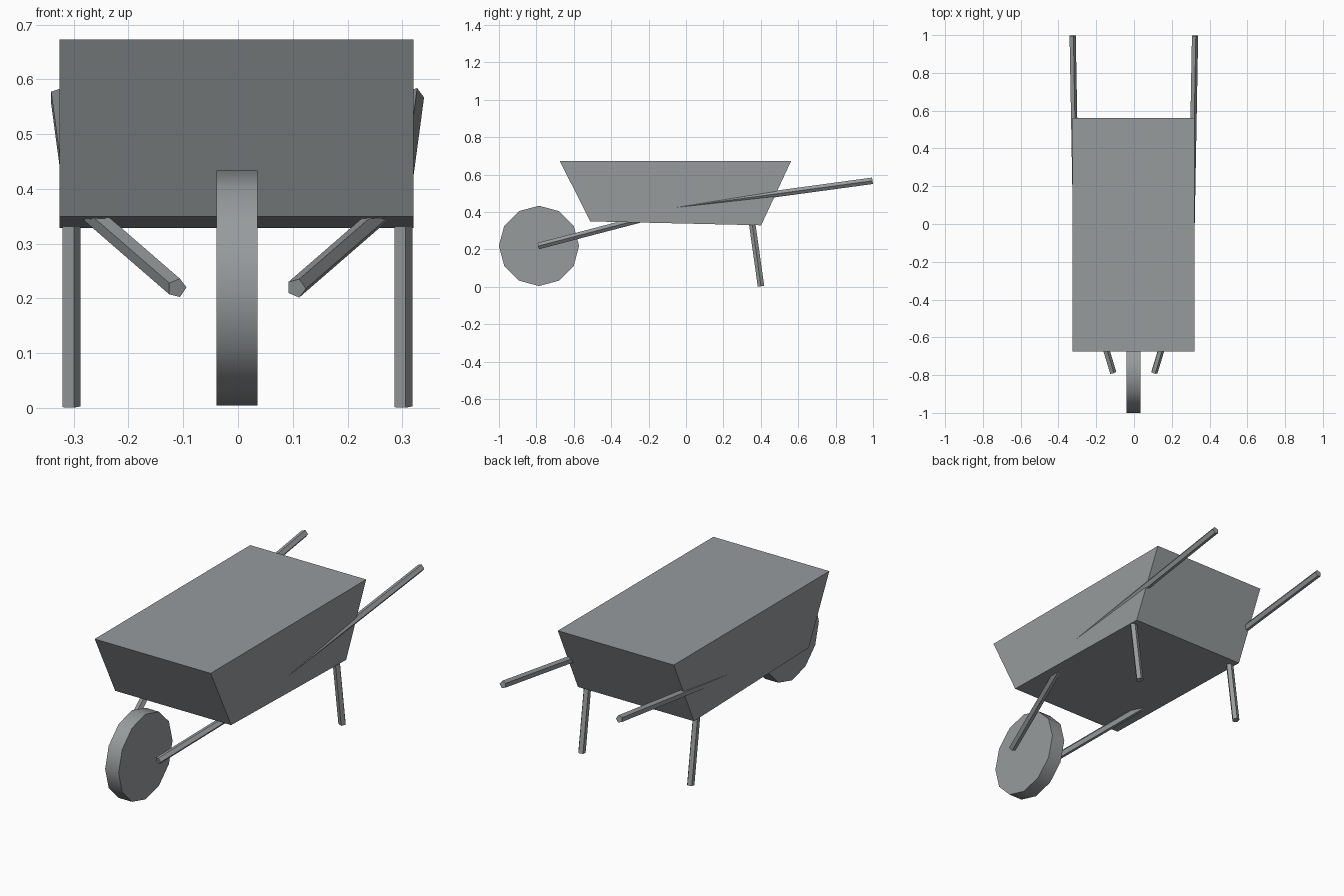
import bpy
import bmesh
import math
from mathutils import Matrix, Vector

cube = bpy.data.objects.get("Cube")
if cube:
    bpy.data.objects.remove(cube, do_unlink=True)

CENTRE_X = -0.0025  # mirror plane of the barrow

grey = bpy.data.materials.new("plain_grey")
grey.use_nodes = True
colour = (0.31, 0.328, 0.335, 1.0)
grey.diffuse_color = colour
grey.node_tree.nodes["Principled BSDF"].inputs["Base Color"].default_value = colour


def add_object(name, bm):
    bmesh.ops.recalc_face_normals(bm, faces=bm.faces[:])
    mesh = bpy.data.meshes.new(name)
    bm.to_mesh(mesh)
    bm.free()
    mesh.materials.append(grey)
    obj = bpy.data.objects.new(name, mesh)
    bpy.context.collection.objects.link(obj)
    return obj


def pole(name, start, end, radius=0.0182, sides=5):
    """Straight rod between two points, with one corner facing +x."""
    start, end = Vector(start), Vector(end)
    axis = (end - start).normalized()
    across = Vector((1, 0, 0))
    across = (across - axis * across.dot(axis)).normalized()
    up = axis.cross(across)
    bm = bmesh.new()
    rings = []
    for centre in (start, end):
        ring = []
        for i in range(sides):
            a = math.tau * i / sides
            ring.append(bm.verts.new(centre + radius * (across * math.cos(a) + up * math.sin(a))))
        rings.append(ring)
        bm.faces.new(ring)
    for i in range(sides):
        j = (i + 1) % sides
        bm.faces.new((rings[0][i], rings[0][j], rings[1][j], rings[1][i]))
    return add_object(name, bm)


# Tub: side profile extruded across the width
bm = bmesh.new()
profile = [(-0.675, 0.673), (0.562, 0.673), (0.402, 0.329), (-0.512, 0.35)]
side = bm.faces.new([bm.verts.new((CENTRE_X - 0.323, y, z)) for y, z in profile])
extruded = bmesh.ops.extrude_face_region(bm, geom=[side], use_keep_orig=True)
moved = [v for v in extruded["geom"] if isinstance(v, bmesh.types.BMVert)]
bmesh.ops.translate(bm, verts=moved, vec=(0.646, 0, 0))
add_object("tub", bm)

# Wheel: twelve-sided disc with a smooth rim
bm = bmesh.new()
bmesh.ops.create_cone(
    bm, cap_ends=True, segments=12, radius1=0.2145, radius2=0.2145, depth=0.075,
    matrix=Matrix.Translation((-0.002, -0.786, 0.219)) @ Matrix.Rotation(math.pi / 2, 4, 'Y'))
wheel = add_object("wheel", bm)
bpy.ops.object.select_all(action='DESELECT')
wheel.select_set(True)
bpy.context.view_layer.objects.active = wheel
bpy.ops.object.shade_smooth_by_angle(angle=math.radians(40))

# Paired rods: handles, legs and wheel struts
rods = {
    "handle": ((0.304, -0.1, 0.418), (0.324, 0.997, 0.567)),
    "leg": ((0.303, 0.345, 0.4), (0.303, 0.401, 0.003)),
    "wheel_strut": ((0.297, -0.163, 0.382), (0.109, -0.787, 0.219)),
}
for part, (start, end) in rods.items():
    for label, sign in (("left", 1), ("right", -1)):
        points = [(CENTRE_X + sign * x, y, z) for x, y, z in (start, end)]
        pole(f"{label}_{part}", *points)
